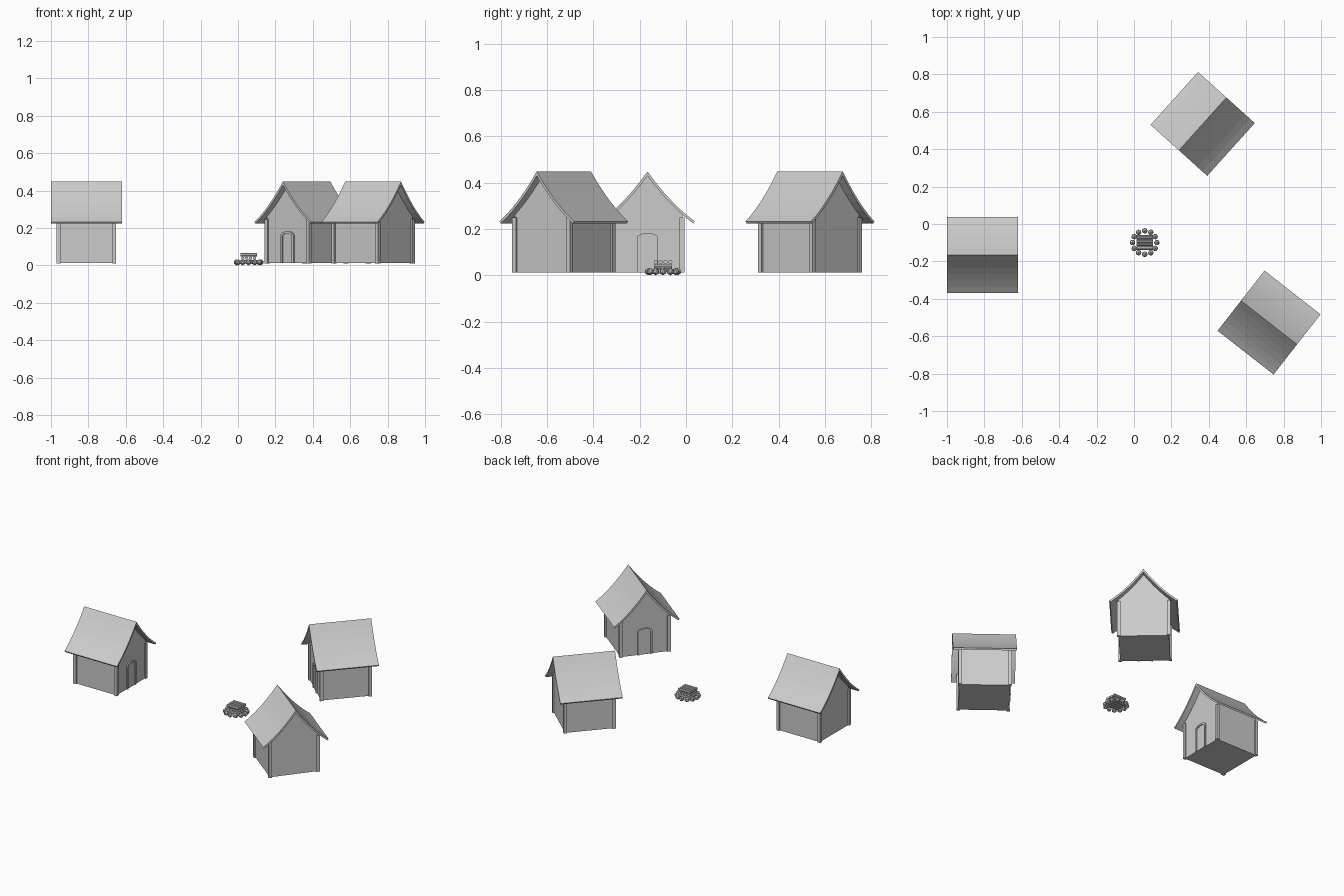
import bpy, bmesh, math, random
from mathutils import Matrix, Vector

if "Cube" in bpy.data.objects:
    bpy.data.objects.remove(bpy.data.objects["Cube"])

random.seed(4)


def make(name, bm, mat=Matrix()):
    bmesh.ops.recalc_face_normals(bm, faces=bm.faces)
    me = bpy.data.meshes.new(name)
    bm.to_mesh(me)
    bm.free()
    ob = bpy.data.objects.new(name, me)
    ob.matrix_world = mat
    bpy.context.collection.objects.link(ob)
    return ob


def prism(name, pts, x0, x1, mat):
    """Extrude a closed (y, z) outline along x."""
    bm = bmesh.new()
    f = bm.faces.new([bm.verts.new((x0, y, z)) for y, z in pts])
    g = bmesh.ops.extrude_face_region(bm, geom=[f])
    verts = [v for v in g["geom"] if isinstance(v, bmesh.types.BMVert)]
    bmesh.ops.translate(bm, verts=verts, vec=(x1 - x0, 0, 0))
    return make(name, bm, mat)


def roof_z(y):
    """Concave roof slope, steep at the ridge and flared at the eaves."""
    t = abs(y) / 0.204
    return 0.448 - 0.285 * t + 0.07 * t * t


def house(x, y, angle):
    mat = Matrix.Translation((x, y, 0)) @ Matrix.Rotation(math.radians(angle), 4, "Z")
    base, half = 0.012, 0.15

    # walls with curved gables
    ys = [half * (1 - i / 5) for i in range(11)]
    gable = [(v, roof_z(v) - 0.012) for v in ys]
    prism("walls", [(-half, base), (half, base)] + gable, -half, half, mat)

    # roof shell
    ys = [0.204 * (1 - i / 6) for i in range(13)]
    top = [(v, roof_z(v)) for v in ys]
    under = []
    for v in ys:
        if abs(v) < 1e-6:
            under.append((0, roof_z(0) - 0.019))
            continue
        s = math.copysign(1, v)
        d = Vector((0.001 * s, roof_z(v + 0.001 * s) - roof_z(v))).normalized()
        under.append((v - 0.011 * s * abs(d.y), roof_z(v) - 0.011 * abs(d.x)))
    roof = prism("roof", top + under[::-1], -0.19, 0.19, mat)

    # corner posts
    bm = bmesh.new()
    for sx in (-1, 1):
        for sy in (-1, 1):
            m = Matrix.Translation((sx * 0.149, sy * 0.149, 0.13)) @ Matrix.Diagonal((0.02, 0.02, 0.237, 1))
            bmesh.ops.create_cube(bm, size=1, matrix=m)
    make("corner_posts", bm, mat)

    # door panel and arched frame
    def arch(w, spring, rise):
        pts = [(-w, base)]
        pts += [(-w * math.cos(math.pi * i / 6), spring + rise * math.sin(math.pi * i / 6)) for i in range(7)]
        return pts + [(w, base)]
    outer, inner = arch(0.046, 0.163, 0.019), arch(0.035, 0.155, 0.017)
    prism("door", inner, half - 0.002, half + 0.002, mat)
    prism("door_frame", outer + inner[::-1], half - 0.002, half + 0.008, mat)


house(-0.811, -0.166, 0)
house(0.367, 0.535, 228)
house(0.722, -0.527, 142)

# fire pit stones
cx, cy = 0.057, -0.099
bm = bmesh.new()
for i in range(12):
    a = math.tau * i / 12
    m = Matrix.Translation((cx + 0.065 * math.cos(a), cy + 0.063 * math.sin(a), 0.0165))
    m = m @ Matrix.Rotation(random.uniform(0, 6), 4, "Z")
    bmesh.ops.create_icosphere(bm, subdivisions=1, radius=0.0165, matrix=m)
make("fire_stones", bm)

# crossed layers of logs
bm = bmesh.new()
for layer, z in enumerate((0.019, 0.038, 0.057)):
    for i in range(4):
        off = (i - 1.5) * 0.021
        along_y = layer == 1
        pos = (cx + off, cy, z) if along_y else (cx, cy + off, z)
        rot = Matrix.Rotation(math.pi / 2, 4, "X" if along_y else "Y")
        bmesh.ops.create_cone(bm, cap_ends=True, segments=8, radius1=0.0092, radius2=0.0092,
                              depth=0.078 if along_y else 0.088, matrix=Matrix.Translation(pos) @ rot)
make("fire_logs", bm)
